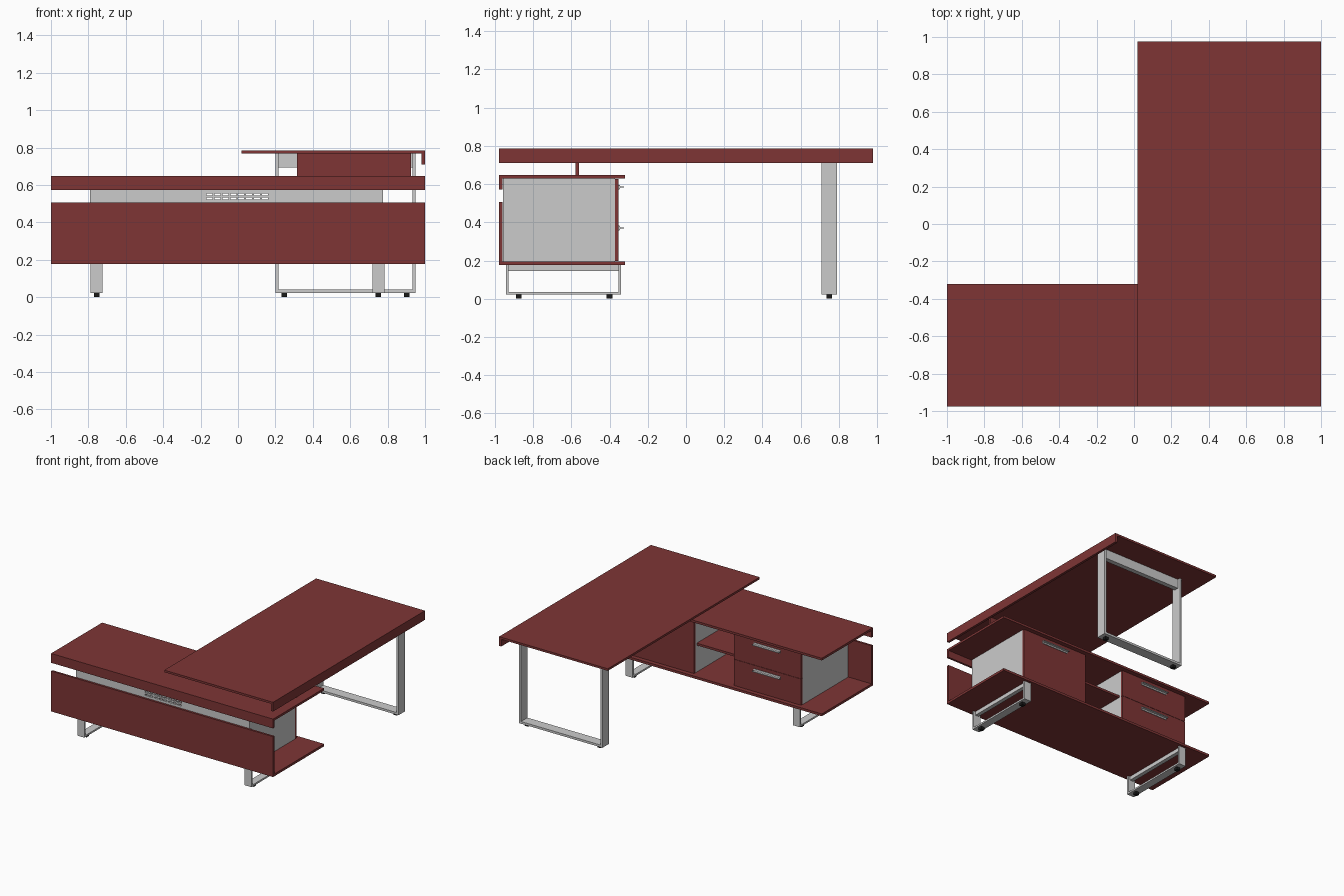
import bpy, bmesh
from mathutils import Vector

if "Cube" in bpy.data.objects:
    bpy.data.objects.remove(bpy.data.objects["Cube"])


def material(name, rgb):
    m = bpy.data.materials.new(name)
    m.diffuse_color = (*rgb, 1)
    m.use_nodes = True
    m.node_tree.nodes["Principled BSDF"].inputs["Base Color"].default_value = m.diffuse_color
    return m


RED = material("red_wood", (0.21, 0.036, 0.036))
BLACK = material("black_rubber", (0.01, 0.01, 0.01))


def finish(name, bm, mat):
    bmesh.ops.recalc_face_normals(bm, faces=bm.faces)
    me = bpy.data.meshes.new(name)
    bm.to_mesh(me)
    bm.free()
    if mat:
        me.materials.append(mat)
    ob = bpy.data.objects.new(name, me)
    bpy.context.collection.objects.link(ob)
    return ob


def boxes(name, specs, mat=None):
    """One object from boxes given as (x0, x1, y0, y1, z0, z1)."""
    bm = bmesh.new()
    for x0, x1, y0, y1, z0, z1 in specs:
        vs = bmesh.ops.create_cube(bm, size=1)["verts"]
        for v in vs:
            v.co = Vector((x1 if v.co.x > 0 else x0,
                           y1 if v.co.y > 0 else y0,
                           z1 if v.co.z > 0 else z0))
    return finish(name, bm, mat)


def prism(name, pts, offset, mat=None, holes=None):
    """Extrude a closed profile of 3D points along an offset."""
    bm = bmesh.new()
    f = bm.faces.new([bm.verts.new(p) for p in pts])
    r = bmesh.ops.extrude_face_region(bm, geom=[f], use_keep_orig=True)
    vs = [g for g in r["geom"] if isinstance(g, bmesh.types.BMVert)]
    bmesh.ops.translate(bm, verts=vs, vec=offset)
    return finish(name, bm, mat)


# Main desk top with a lip hanging along its right edge
prism("desk_top", [(x, -0.977, z) for x, z in (
    (0.02, 0.785), (1, 0.785), (1, 0.71), (0.98, 0.71), (0.98, 0.768), (0.02, 0.768))],
    (0, 1.954, 0), RED)
boxes("desk_support_panel", [(0.315, 0.925, -0.578, -0.56, 0.648, 0.768)], RED)

# Low cabinet top with front lip, base board with front panel
prism("cabinet_top", [(-1, y, z) for y, z in (
    (-0.977, 0.648), (-0.32, 0.648), (-0.32, 0.63), (-0.96, 0.63), (-0.96, 0.572), (-0.977, 0.572))],
    (2, 0, 0), RED)
prism("cabinet_base_and_front_panel", [(-1, y, z) for y, z in (
    (-0.977, 0.176), (-0.32, 0.176), (-0.32, 0.195), (-0.96, 0.195), (-0.96, 0.505), (-0.977, 0.505))],
    (2, 0, 0), RED)

# Grey carcass: end panels and dividers
ZB, ZT = 0.195, 0.63
X0, XA, XB, X1 = -0.79, -0.184, 0.176, 0.775
T = 0.017
for name, x in (("left_end", X0), ("left_divider", XA - T),
                ("right_divider", XB), ("right_end", X1 - T)):
    boxes(name, [(x, x + T, -0.942, -0.371, ZB, ZT)])

# Back panel with two rows of vent slots
YB = (-0.958, -0.942)
rows = [(0.522, 0.532), (0.544, 0.554)]
n, v0, v1, bar = 8, -0.168, 0.16, 0.01
pitch = (v1 - v0 + bar) / n
parts = [(X0, X1, *YB, ZB, rows[0][0]), (X0, X1, *YB, rows[1][1], ZT),
         (X0, X1, *YB, rows[0][1], rows[1][0])]
for z0, z1 in rows:
    parts += [(X0, v0, *YB, z0, z1), (v1, X1, *YB, z0, z1)]
    for i in range(1, n):
        x = v0 + i * pitch
        parts.append((x - bar, x, *YB, z0, z1))
boxes("vented_back_panel", parts)

# Open niche shelf
boxes("niche_shelf", [(XA, XB, -0.942, -0.39, 0.412, 0.43)], RED)

# Door and drawer fronts, each with a grey pull
G = 0.002
fronts = (("upper_drawer", X0, XA, 0.412, 0.627, 0.584),
          ("lower_drawer", X0, XA, 0.197, 0.412 - G, 0.37),
          ("door", XB, X1, 0.197, 0.627, 0.584))
for name, x0, x1, z0, z1, zh in fronts:
    boxes(name + "_front", [(x0, x1, -0.371, -0.352, z0, z1)], RED)
    c = (x0 + x1) / 2
    prism(name + "_pull", [(c - 0.12, y, zh + z) for y, z in (
        (-0.352, -0.012), (-0.347, -0.012), (-0.343, -0.003), (-0.325, -0.003),
        (-0.325, 0.003), (-0.343, 0.003), (-0.347, 0.012), (-0.352, 0.012))],
        (0.24, 0, 0))

# Short loop legs under the cabinet
for side, x0, x1 in (("left", -0.788, -0.724), ("right", 0.718, 0.782)):
    c = (x0 + x1) / 2
    boxes(side + "_cabinet_leg", [
        (x0, x1, -0.942, -0.928, 0.022, 0.176), (x0, x1, -0.354, -0.34, 0.022, 0.176),
        (x0, x1, -0.928, -0.354, 0.022, 0.036),
        (c - 0.016, c + 0.016, -0.928, -0.354, 0.145, 0.176)])
    boxes(side + "_cabinet_feet", [(c - 0.015, c + 0.015, y - 0.015, y + 0.015, 0, 0.022)
                                   for y in (-0.875, -0.4)], BLACK)

# Tall loop leg under the desk
boxes("desk_leg", [
    (0.2, 0.217, 0.708, 0.79, 0.022, 0.768), (0.933, 0.95, 0.708, 0.79, 0.022, 0.768),
    (0.217, 0.933, 0.708, 0.79, 0.022, 0.04), (0.217, 0.933, 0.73, 0.768, 0.692, 0.768)])
boxes("desk_feet", [(x - 0.015, x + 0.015, 0.734, 0.764, 0, 0.022)
                    for x in (0.248, 0.903)], BLACK)
